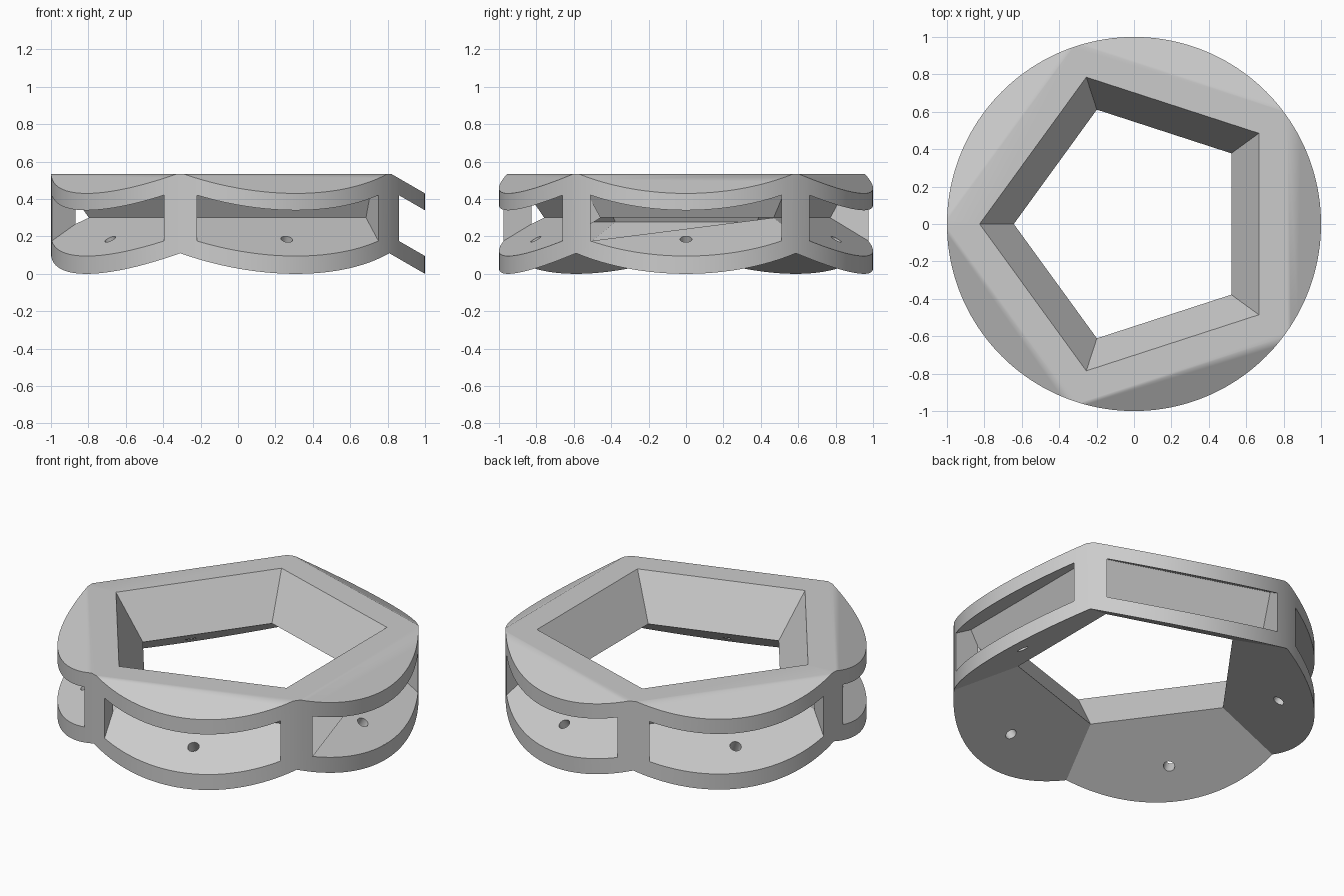
import bpy, bmesh
from math import radians, cos, sin, pi, tan
from mathutils import Matrix

if "Cube" in bpy.data.objects:
    bpy.data.objects.remove(bpy.data.objects["Cube"])

SIDES = 5
TILT = radians(30)
RUN = 1 / tan(TILT)          # outward run of the sloped plates per unit of drop
PLATE_TOP, RIM_TOP = 0.43, 0.533


def make_object(name, bm):
    bmesh.ops.recalc_face_normals(bm, faces=bm.faces)
    mesh = bpy.data.meshes.new(name)
    bm.to_mesh(mesh)
    bm.free()
    obj = bpy.data.objects.new(name, mesh)
    bpy.context.collection.objects.link(obj)
    return obj


def loft(bm, n, rings, matrix=Matrix()):
    """Closed n-sided solid through (radius, z) rings."""
    loops = [[bm.verts.new(matrix @ Matrix.Translation((
        r * cos((2 * i + 1) * pi / n), r * sin((2 * i + 1) * pi / n), z)).translation)
        for i in range(n)] for r, z in rings]
    for a, b in zip(loops, loops[1:]):
        for i in range(n):
            j = (i + 1) % n
            bm.faces.new((a[i], a[j], b[j], b[i]))
    bm.faces.new(loops[0][::-1])
    bm.faces.new(loops[-1])


def pentagon_solid(name, rings):
    """Five-sided solid through (apothem, z) rings."""
    bm = bmesh.new()
    loft(bm, SIDES, [(d / cos(pi / SIDES), z) for d, z in rings])
    return make_object(name, bm)


def side_frame(k, d, z):
    """Frame on side k, tilted so its x axis runs down the plate."""
    return (Matrix.Rotation(2 * pi * k / SIDES, 4, 'Z')
            @ Matrix.Translation((d, 0, z)) @ Matrix.Rotation(TILT, 4, 'Y'))


def boolean(target, cutter, operation='DIFFERENCE'):
    mod = target.modifiers.new(cutter.name, 'BOOLEAN')
    mod.operation, mod.solver, mod.object = operation, 'EXACT', cutter
    bpy.context.view_layer.objects.active = target
    bpy.ops.object.modifier_apply(modifier=mod.name)
    bpy.data.objects.remove(cutter)


# Round blank
bm = bmesh.new()
loft(bm, 180, [(1, -0.1), (1, 0.7)])
ring = make_object("pentagonal_ring", bm)

# Sloped top with flat rim, hollow underside, and tapered central opening
boolean(ring, pentagon_solid("top_form", [
    (1 + (PLATE_TOP - z) * RUN, z) for z in (-0.5, RIM_TOP)]), 'INTERSECT')
boolean(ring, pentagon_solid("underside", [
    (1 - z * RUN, z) for z in (-0.2, 0.57)]))
boolean(ring, pentagon_solid("opening", [
    (0.52 + (z - 0.277) * tan(TILT), z) for z in (0.1, 0.7)]))

# Slots between the lower and upper plates, leaving a post at each corner
for k in range(SIDES):
    bm = bmesh.new()
    box = (side_frame(k, 0.645, 0.3) @ Matrix.Translation((0.3, 0, 0.106))
           @ Matrix.Diagonal((0.6, 1.02, 0.212, 1)))
    bmesh.ops.create_cube(bm, size=1, matrix=box)
    boolean(ring, make_object("slot", bm))

# Screw holes through the lower plates
bm = bmesh.new()
for k in range(SIDES):
    loft(bm, 24, [(0.032, -0.15), (0.032, 0.05)], side_frame(k, 0.844, 0.185))
boolean(ring, make_object("screw_holes", bm))

# Plain grey finish
grey = bpy.data.materials.new("plain_grey")
grey.use_nodes = True
colour = (0.6, 0.6, 0.6, 1)
grey.diffuse_color = colour
grey.node_tree.nodes["Principled BSDF"].inputs["Base Color"].default_value = colour
ring.data.materials.clear()
ring.data.materials.append(grey)

# Soft shading, keeping the real edges crisp
bpy.ops.object.select_all(action='DESELECT')
ring.select_set(True)
bpy.context.view_layer.objects.active = ring
bpy.ops.object.shade_smooth_by_angle(angle=radians(31))
